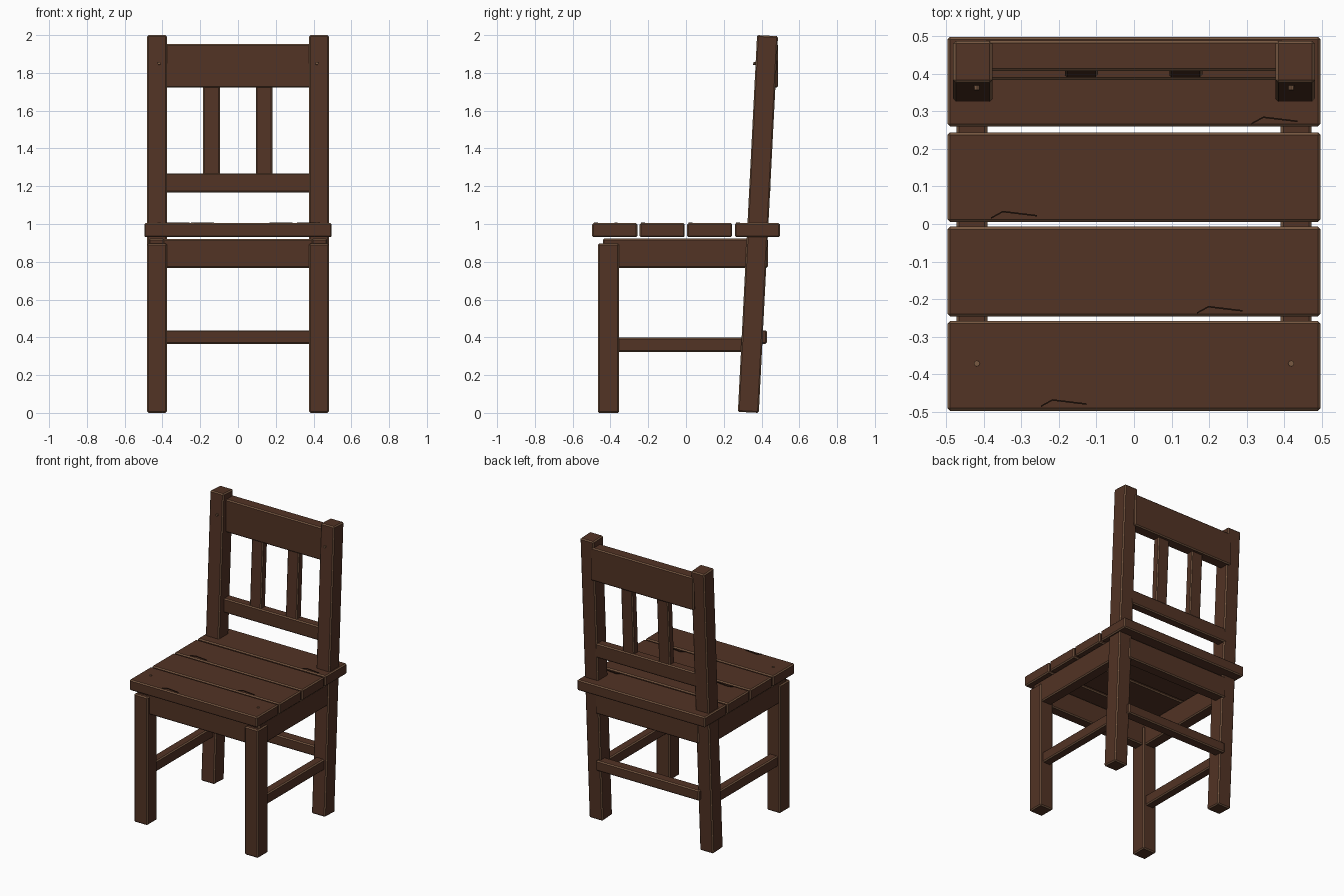
import bpy, bmesh, math
from mathutils import Matrix, Vector

if "Cube" in bpy.data.objects:
    bpy.data.objects.remove(bpy.data.objects["Cube"])


def material(name, rgb):
    m = bpy.data.materials.new(name)
    m.diffuse_color = (*rgb, 1)
    m.use_nodes = True
    m.node_tree.nodes["Principled BSDF"].inputs["Base Color"].default_value = m.diffuse_color
    return m


wood = material("dark wood", (0.085, 0.033, 0.018))
worn = material("worn edge", (0.19, 0.10, 0.055))
crack = material("crack brown", (0.02, 0.009, 0.005))


def finish(name, bm, mats):
    me = bpy.data.meshes.new(name)
    bm.to_mesh(me)
    bm.free()
    for m in mats:
        me.materials.append(m)
    ob = bpy.data.objects.new(name, me)
    bpy.context.collection.objects.link(ob)
    return ob


def board(name, x, y, z, lean=0.0, bevel=0.007):
    """Bevelled timber between (min, max) limits, leaned back about its centre."""
    size = [b - a for a, b in (x, y, z)]
    mid = Vector([(a + b) / 2 for a, b in (x, y, z)])
    bm = bmesh.new()
    bmesh.ops.create_cube(bm, size=1, matrix=Matrix.Diagonal((*size, 1)))
    ob = finish(name, bm, [wood, worn])
    ob.location = mid
    ob.rotation_euler.x = -lean
    mod = ob.modifiers.new("worn bevel", 'BEVEL')
    mod.width = bevel
    mod.segments = 1
    mod.material = 1          # chamfers show the worn colour
    return ob


def peg(name, loc, tilt):
    bm = bmesh.new()
    bmesh.ops.create_cone(bm, cap_ends=True, segments=8, radius1=0.009,
                          radius2=0.008, depth=0.03)
    ob = finish(name, bm, [worn])
    ob.location = loc
    ob.rotation_euler.x = tilt


LEAN = math.atan2(0.1015, 1.994)

# Seat planks
for i, y0 in enumerate((-0.497, -0.246, 0.005, 0.259)):
    board(f"seat_plank_{i + 1}", (-0.496, 0.496), (y0, y0 + 0.239), (0.93, 1.004))

# Legs, side rails and pegs, mirrored left and right
for side, s in (("left", -1), ("right", 1)):
    def span(a, b):
        return tuple(sorted((s * a, s * b)))
    board(f"front_leg_{side}", span(0.377, 0.481), (-0.466, -0.355), (0, 0.897))
    board(f"back_post_{side}", span(0.377, 0.481), (0.3253, 0.4363),
          (0.0015, 1.9985), LEAN)
    board(f"side_apron_{side}", span(0.39, 0.472), (-0.44, 0.41), (0.768, 0.922))
    board(f"side_stretcher_{side}", span(0.397, 0.461), (-0.40, 0.34), (0.323, 0.398))
    peg(f"seat_peg_{side}", (s * 0.418, -0.371, 0.994), 0)
    peg(f"post_peg_{side}", (s * 0.418, 0.371, 1.85), math.pi / 2 - LEAN)

# Cross rails
board("front_apron", (-0.40, 0.40), (-0.44, -0.365), (0.768, 0.92))
board("rear_apron", (-0.40, 0.40), (0.355, 0.434), (0.768, 0.92))
board("rear_stretcher", (-0.40, 0.40), (0.355, 0.428), (0.365, 0.437))
board("lower_back_rail", (-0.40, 0.40), (0.383, 0.447), (1.168, 1.268))
board("top_back_rail", (-0.40, 0.40), (0.407, 0.488), (1.722, 1.952))

# Back slats
for side, x in (("left", -0.14), ("right", 0.138)):
    board(f"back_slat_{side}", (x - 0.044, x + 0.044), (0.402, 0.452),
          (1.24, 1.75), LEAN, 0.006)

# Thin cracks along the front edge of each plank
for i, (x, y) in enumerate(((-0.248, -0.485), (0.167, -0.237),
                            (-0.38, 0.016), (0.313, 0.267))):
    pts = [(x, y), (x + 0.031, y + 0.017), (x + 0.122, y + 0.006)]
    bm = bmesh.new()
    rows = []
    for px, py in pts:
        rows.append([bm.verts.new((px, py + dy, z)) for dy, z in
                     ((-0.002, 1.002), (0.002, 1.002), (0.002, 1.008), (-0.002, 1.008))])
    for a, b in zip(rows, rows[1:]):
        for k in range(4):
            bm.faces.new((a[k], a[(k + 1) % 4], b[(k + 1) % 4], b[k]))
    bm.faces.new(rows[0])
    bm.faces.new(rows[-1])
    bmesh.ops.recalc_face_normals(bm, faces=bm.faces)
    finish(f"plank_crack_{i + 1}", bm, [crack])
